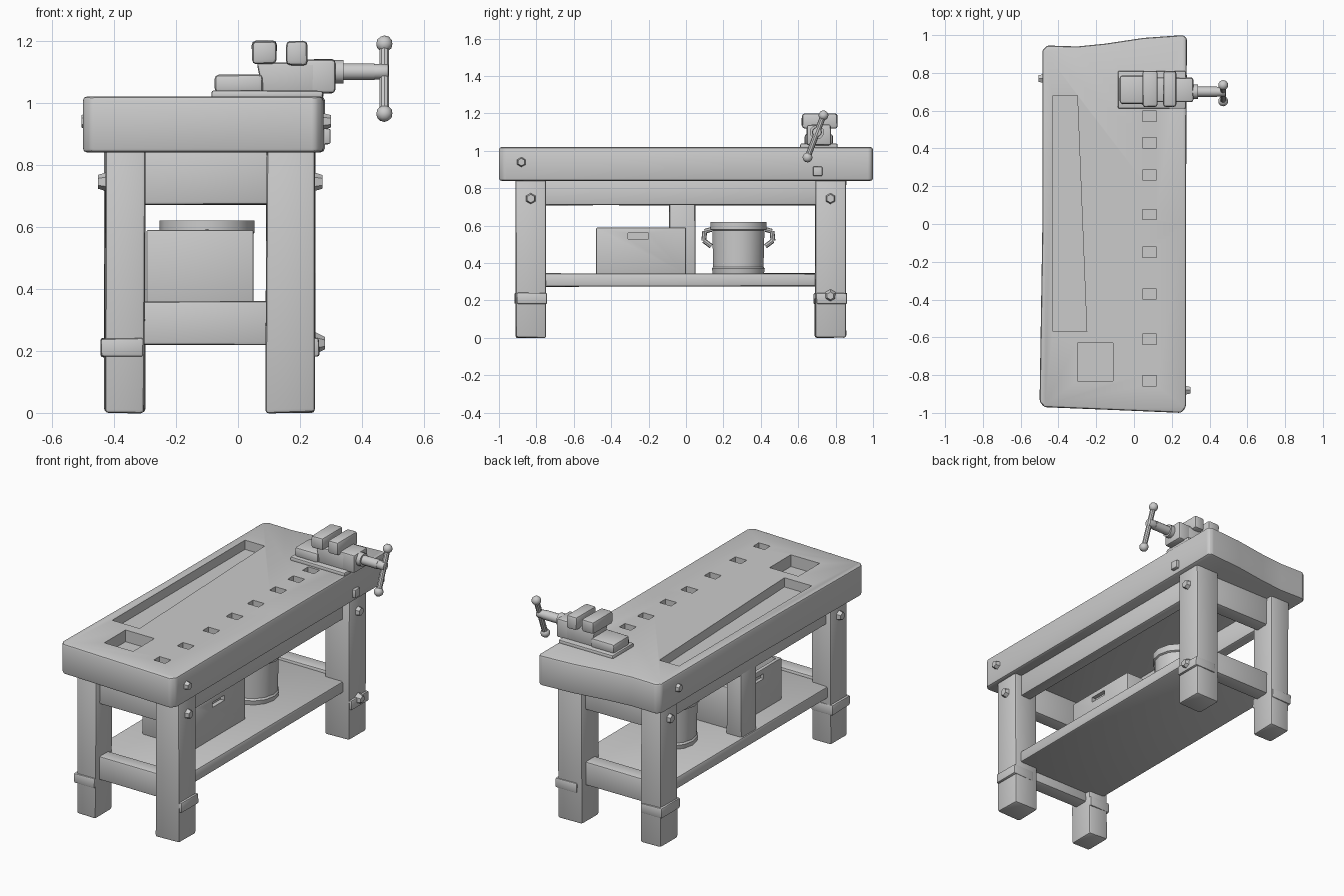
import bpy, bmesh, math, random
from mathutils import Vector, Matrix

random.seed(4)
if "Cube" in bpy.data.objects:
    bpy.data.objects.remove(bpy.data.objects["Cube"], do_unlink=True)

GREY = (0.6, 0.6, 0.6, 1)
mat = bpy.data.materials.new("plain grey")
mat.use_nodes = True
mat.diffuse_color = GREY
mat.node_tree.nodes["Principled BSDF"].inputs["Base Color"].default_value = GREY


def finish(bm, name, bevel=0.0, wobble=0.0, cutter=None):
    """Turn a bmesh into a shaded object, with optional cut and soft edges."""
    bmesh.ops.recalc_face_normals(bm, faces=bm.faces)
    for v in bm.verts:
        v.co += Vector(random.uniform(-wobble, wobble) for _ in range(3))
    mesh = bpy.data.meshes.new(name)
    bm.to_mesh(mesh)
    bm.free()
    obj = bpy.data.objects.new(name, mesh)
    bpy.context.collection.objects.link(obj)
    mesh.materials.append(mat)
    bpy.ops.object.select_all(action='DESELECT')
    bpy.context.view_layer.objects.active = obj
    obj.select_set(True)
    if bevel:
        mod = obj.modifiers.new("soft edges", 'BEVEL')
        mod.width, mod.segments, mod.limit_method = bevel, 2, 'ANGLE'
        bpy.ops.object.modifier_apply(modifier=mod.name)
    if cutter:
        mod = obj.modifiers.new("recess", 'BOOLEAN')
        mod.object, mod.operation, mod.solver = cutter, 'DIFFERENCE', 'EXACT'
        bpy.ops.object.modifier_apply(modifier=mod.name)
        bpy.data.objects.remove(cutter, do_unlink=True)
    bpy.ops.object.shade_smooth_by_angle(angle=math.radians(35))
    return obj


def add_box(bm, x, y, z):
    m = Matrix.LocRotScale(Vector((sum(x), sum(y), sum(z))) / 2, None,
                           Vector((x[1] - x[0], y[1] - y[0], z[1] - z[0])))
    bmesh.ops.create_cube(bm, size=1, matrix=m)


def box(name, x, y, z, bevel=0.01, wobble=0.002, cutter=None):
    bm = bmesh.new()
    add_box(bm, x, y, z)
    return finish(bm, name, bevel, wobble, cutter)


def add_prism(bm, outline, low, high):
    """Extrude an xy outline between two heights."""
    face = bm.faces.new([bm.verts.new((x, y, low)) for x, y in outline])
    out = bmesh.ops.extrude_face_region(bm, geom=[face])
    for v in out["geom"]:
        if isinstance(v, bmesh.types.BMVert):
            v.co.z = high


def rod(name, a, b, radius, sides=10, end_radius=None, bevel=0.0):
    a, b = Vector(a), Vector(b)
    bm = bmesh.new()
    turn = (b - a).to_track_quat('Z', 'Y')
    bmesh.ops.create_cone(bm, cap_ends=True, segments=sides, radius1=radius,
                          radius2=end_radius or radius, depth=(b - a).length,
                          matrix=Matrix.LocRotScale((a + b) / 2, turn, None))
    return finish(bm, name, bevel)


def ball(name, centre, radius):
    bm = bmesh.new()
    bmesh.ops.create_icosphere(bm, subdivisions=2, radius=radius,
                               matrix=Matrix.Translation(centre))
    return finish(bm, name)


# Bench top with long tray, square well and a row of dog holes
bm = bmesh.new()
add_prism(bm, [(-0.43, 0.68), (-0.30, 0.68), (-0.25, -0.57), (-0.43, -0.57)], 0.965, 1.1)
add_box(bm, (-0.30, -0.11), (-0.83, -0.63), (0.95, 1.1))
for y in (-0.83, -0.61, -0.37, -0.15, 0.05, 0.26, 0.43, 0.57):
    add_box(bm, (0.045, 0.12), (y - 0.027, y + 0.027), (0.96, 1.1))
cutter = finish(bm, "recess_cutter")
cutter.hide_render = True

bm = bmesh.new()
add_prism(bm, [(-0.475, -0.97), (-0.1, -0.985), (0.25, -1.0), (0.275, -0.97),
               (0.275, 0.0), (0.28, 0.985), (0.26, 1.0), (0.05, 0.985),
               (-0.15, 0.955), (-0.3, 0.94), (-0.46, 0.945), (-0.485, 0.92),
               (-0.485, 0.0), (-0.5, -0.94)], 0.84, 1.02)
finish(bm, "bench_top", 0.018, 0, cutter)

# Legs with collars near the feet
SIDES = {"right": (-0.43, -0.30), "left": (0.09, 0.25)}
ENDS = {"front": (-0.91, -0.75), "back": (0.69, 0.855)}
for side, xs in SIDES.items():
    for end, ys in ENDS.items():
        box(f"{end}_{side}_leg", xs, ys, (0, 0.86), 0.012, 0.003)
        inner = 0.12 if side == "left" else -0.305
        outer = 0.262 if side == "left" else -0.442
        box(f"{end}_{side}_collar", sorted((inner, outer)),
            (ys[0] - (0.008 if side == "right" else -0.006), ys[1] + 0.006),
            (0.18, 0.24), 0.008)
        # Bolt heads on the outside of each leg
        sign = 1 if side == "left" else -1
        edge = xs[1] if sign > 0 else xs[0]
        y = sum(ys) / 2
        rod(f"{end}_{side}_bolt", (edge - 0.01 * sign, y, 0.745),
            (edge + 0.022 * sign, y, 0.745), 0.032, 6, 0.022)
        if side == "left" and end == "back":
            rod("collar_bolt", (edge, y, 0.225), (edge + 0.03, y, 0.225), 0.035, 6, 0.02)

# Rails across the ends and along the sides
for end, y in (("front", -0.83), ("back", 0.77)):
    box(f"{end}_upper_rail", (-0.32, 0.11), (y - 0.045, y + 0.045), (0.67, 0.85))
    box(f"{end}_lower_rail", (-0.32, 0.11), (y - 0.045, y + 0.045), (0.22, 0.36))
for side, x in (("right", -0.365), ("left", 0.17)):
    box(f"{side}_apron", (x - 0.035, x + 0.035), (-0.77, 0.71), (0.71, 0.85))
box("shelf", (-0.41, 0.21), (-0.79, 0.73), (0.275, 0.345), 0.012)
box("middle_post", (-0.40, -0.30), (-0.09, 0.05), (0.33, 0.73))

# Pegs on the edge of the top
rod("front_left_peg", (0.26, -0.88, 0.94), (0.30, -0.88, 0.94), 0.03, 6, 0.02)
box("back_left_peg", (0.26, 0.298), (0.68, 0.73), (0.865, 0.915), 0.006)
rod("back_right_peg", (-0.47, 0.77, 0.94), (-0.505, 0.77, 0.94), 0.03, 6, 0.02)

# Open storage crate with hand slots
bm = bmesh.new()
add_box(bm, (-0.275, 0.025), (-0.455, -0.025), (0.37, 0.7))
add_box(bm, (-0.4, 0.2), (-0.31, -0.20), (0.53, 0.56))
cutter = finish(bm, "crate_cutter")
cutter.hide_render = True
box("storage_crate", (-0.295, 0.05), (-0.48, 0.0), (0.34, 0.59), 0.006, 0, cutter)

# Bucket: turned profile with hoops, and a lug at each side
PROFILE = [(0, 0.34), (0.14, 0.34), (0.145, 0.37), (0.138, 0.38), (0.143, 0.575),
           (0.153, 0.58), (0.153, 0.62), (0.128, 0.62), (0.12, 0.39), (0, 0.39)]
bm = bmesh.new()
verts = [bm.verts.new((r, 0, z)) for r, z in PROFILE]
edges = [bm.edges.new(pair) for pair in zip(verts, verts[1:])]
bmesh.ops.spin(bm, geom=verts + edges, cent=(0, 0, 0), axis=(0, 0, 1),
               angle=math.tau, steps=14)
bmesh.ops.remove_doubles(bm, verts=bm.verts, dist=0.0005)
bmesh.ops.translate(bm, verts=bm.verts, vec=(-0.10, 0.28, 0))
finish(bm, "bucket")
for name, s in (("front", -1), ("back", 1)):
    y = 0.28 + s * 0.145
    points = [(y, 0.58), (y + s * 0.035, 0.57), (y + s * 0.04, 0.52), (y, 0.49)]
    for i, (p, q) in enumerate(zip(points, points[1:])):
        rod(f"bucket_{name}_lug_{i + 1}", (-0.1, *p), (-0.1, *q), 0.013, 8)

# Vise: base, body, jaws and slide block
box("vise_base", (-0.085, 0.275), (0.61, 0.81), (1.01, 1.04), 0.008)
box("vise_tail", (-0.075, 0.08), (0.635, 0.785), (1.03, 1.09), 0.015)
bm = bmesh.new()
add_box(bm, (0.06, 0.25), (0.645, 0.775), (1.03, 1.13))
for v in bm.verts:
    if v.co.z < 1.1 and v.co.x < 0.1:
        v.co.x += 0.02
finish(bm, "vise_body", 0.01)
box("fixed_jaw", (0.045, 0.125), (0.62, 0.81), (1.125, 1.2), 0.014)
box("moving_jaw", (0.155, 0.225), (0.62, 0.81), (1.12, 1.2), 0.014)
box("vise_slide", (0.21, 0.315), (0.645, 0.775), (1.03, 1.14), 0.012)

# Vise screw and turning bar
rod("vise_screw", (0.30, 0.70, 1.10), (0.44, 0.70, 1.10), 0.027, 12)
rod("screw_collar", (0.31, 0.70, 1.10), (0.34, 0.70, 1.10), 0.038, 12)
rod("screw_hub", (0.43, 0.70, 1.10), (0.485, 0.70, 1.10), 0.025, 12, bevel=0.005)
low, high = (0.472, 0.65, 0.965), (0.472, 0.735, 1.19)
rod("turning_bar", low, high, 0.016)
for name, end in (("lower", low), ("upper", high)):
    ball(f"{name}_bar_knob", end, 0.027)
